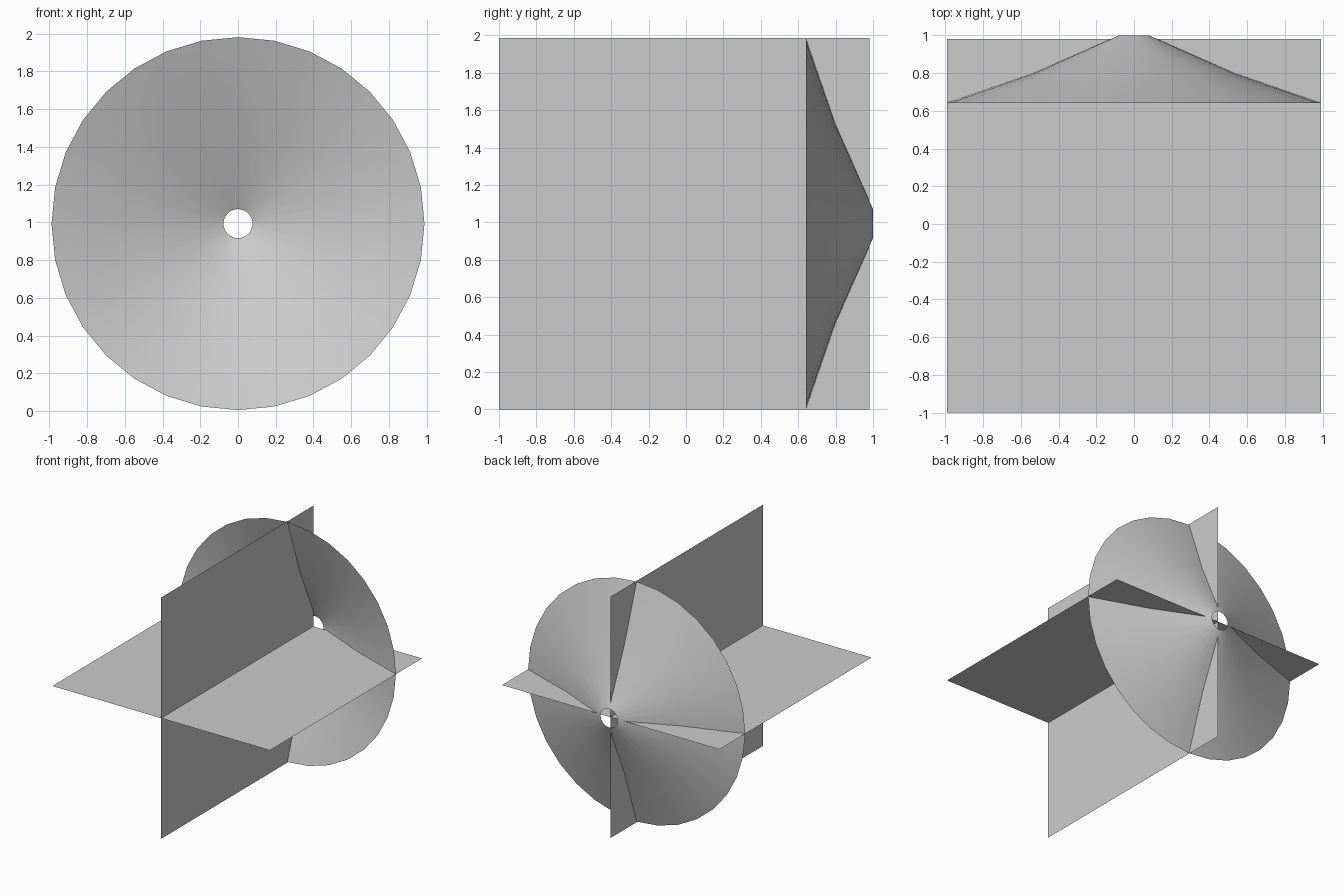
import bpy, bmesh
from math import cos, sin, pi

if "Cube" in bpy.data.objects:
    bpy.data.objects.remove(bpy.data.objects["Cube"])

HALF = 0.99      # half width of the sheets
CZ = 0.993       # height of the axis
SIDES = 32


def make_object(name, bm):
    mesh = bpy.data.meshes.new(name)
    bm.to_mesh(mesh)
    bm.free()
    ob = bpy.data.objects.new(name, mesh)
    bpy.context.collection.objects.link(ob)
    return ob


def sheet(name, ux, uz):
    """Flat square running along y, spread along x or z."""
    bm = bmesh.new()
    corners = [(-1, -1.0), (1, -1.0), (1, 0.98), (-1, 0.98)]
    bm.faces.new([bm.verts.new((s * ux, y, CZ + s * uz)) for s, y in corners])
    return make_object(name, bm)


# crossed sheets
sheet("horizontal_sheet", HALF, 0)
sheet("vertical_sheet", 0, CZ)

# open shallow cone with a centre hole, revolved about the y axis
profile = [(0.077, 1.0), (0.53, 0.80), (0.988, 0.642)]
bm = bmesh.new()
rings = [[bm.verts.new((r * cos(2 * pi * i / SIDES), y, CZ + r * sin(2 * pi * i / SIDES)))
          for i in range(SIDES)] for r, y in profile]
for a, b in zip(rings, rings[1:]):
    for i in range(SIDES):
        j = (i + 1) % SIDES
        f = bm.faces.new((a[i], a[j], b[j], b[i]))
        f.smooth = True
bmesh.ops.recalc_face_normals(bm, faces=bm.faces)
make_object("cone_disc", bm)
